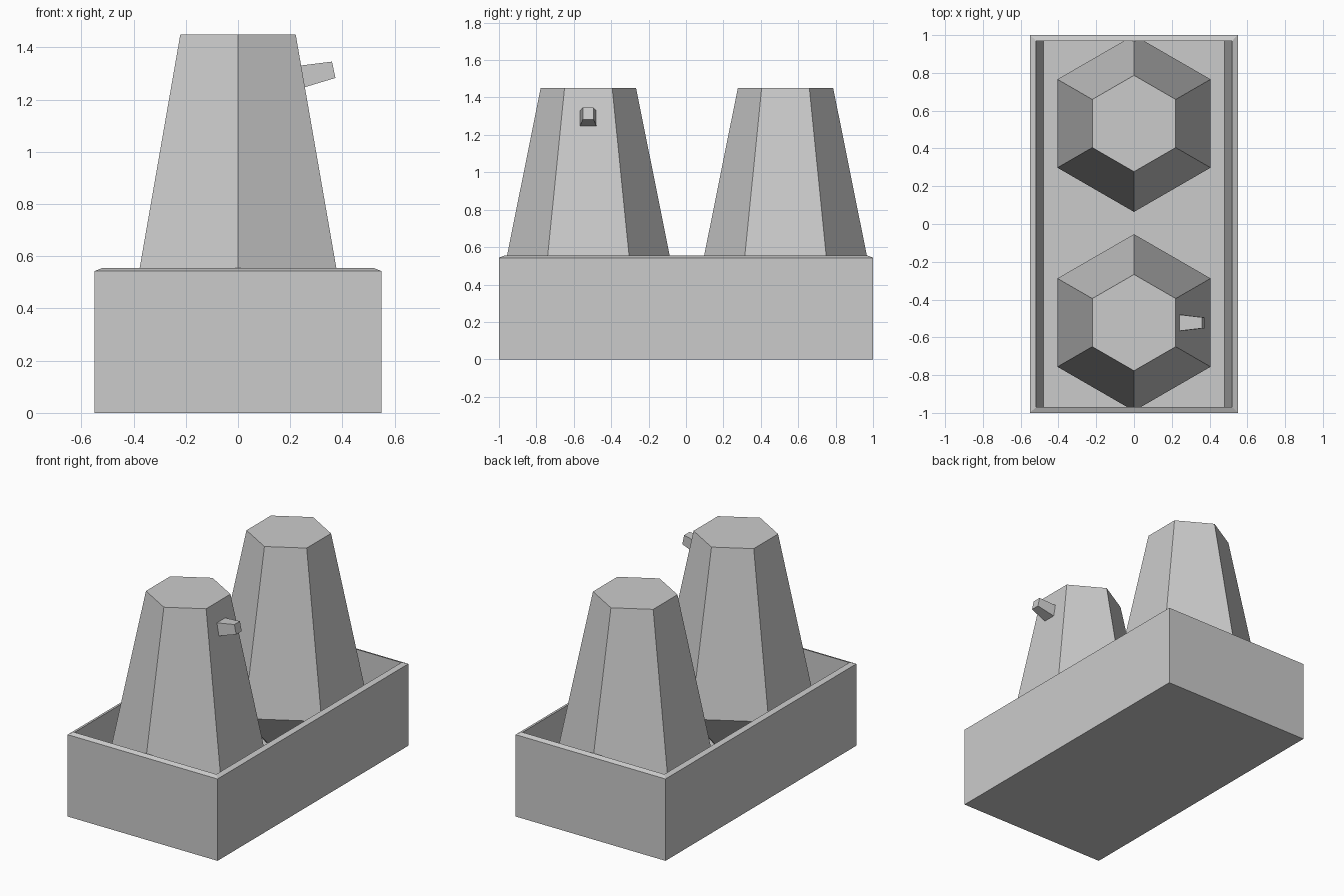
import bpy, bmesh
from math import sin, cos, pi, radians
from mathutils import Matrix

if "Cube" in bpy.data.objects:
    bpy.data.objects.remove(bpy.data.objects["Cube"])


def loft(name, rings, matrix=Matrix()):
    """Skin matching rings of points and cap both ends."""
    bm = bmesh.new()
    loops = [[bm.verts.new(matrix @ Matrix.Translation(p).to_translation()) for p in r] for r in rings]
    n = len(loops[0])
    for a, b in zip(loops, loops[1:]):
        for i in range(n):
            j = (i + 1) % n
            bm.faces.new((a[i], a[j], b[j], b[i]))
    bm.faces.new(loops[0][::-1])
    bm.faces.new(loops[-1])
    bmesh.ops.recalc_face_normals(bm, faces=bm.faces)
    mesh = bpy.data.meshes.new(name)
    bm.to_mesh(mesh)
    bm.free()
    ob = bpy.data.objects.new(name, mesh)
    bpy.context.collection.objects.link(ob)
    return ob


def rect(hx, hy, z):
    return [(-hx, -hy, z), (hx, -hy, z), (hx, hy, z), (-hx, hy, z)]


def hexagon(r, z, cy):
    return [(r * sin(i * pi / 3), cy - r * cos(i * pi / 3), z) for i in range(6)]


# Open tray with a sloping rim and slightly leaning inner side walls
loft("tray", [rect(.55, 1, 0), rect(.55, 1, .543), rect(.52, .97, .555), rect(.48, .97, .10)])

# Two tapered hexagonal towers, narrowing again below the tray rim
for name, cy in (("front_tower", -.522), ("back_tower", .532)):
    loft(name, [hexagon(.19, .10, cy), hexagon(.468, .39, cy), hexagon(.255, 1.45, cy)])

# Small upturned peg on the front tower, built along z then laid towards +x
peg = Matrix.Translation((.215, -.523, 1.282)) @ Matrix.Rotation(radians(78), 4, 'Y')
loft("peg", [rect(.045, .047, 0), rect(.032, .029, .155)], peg)
